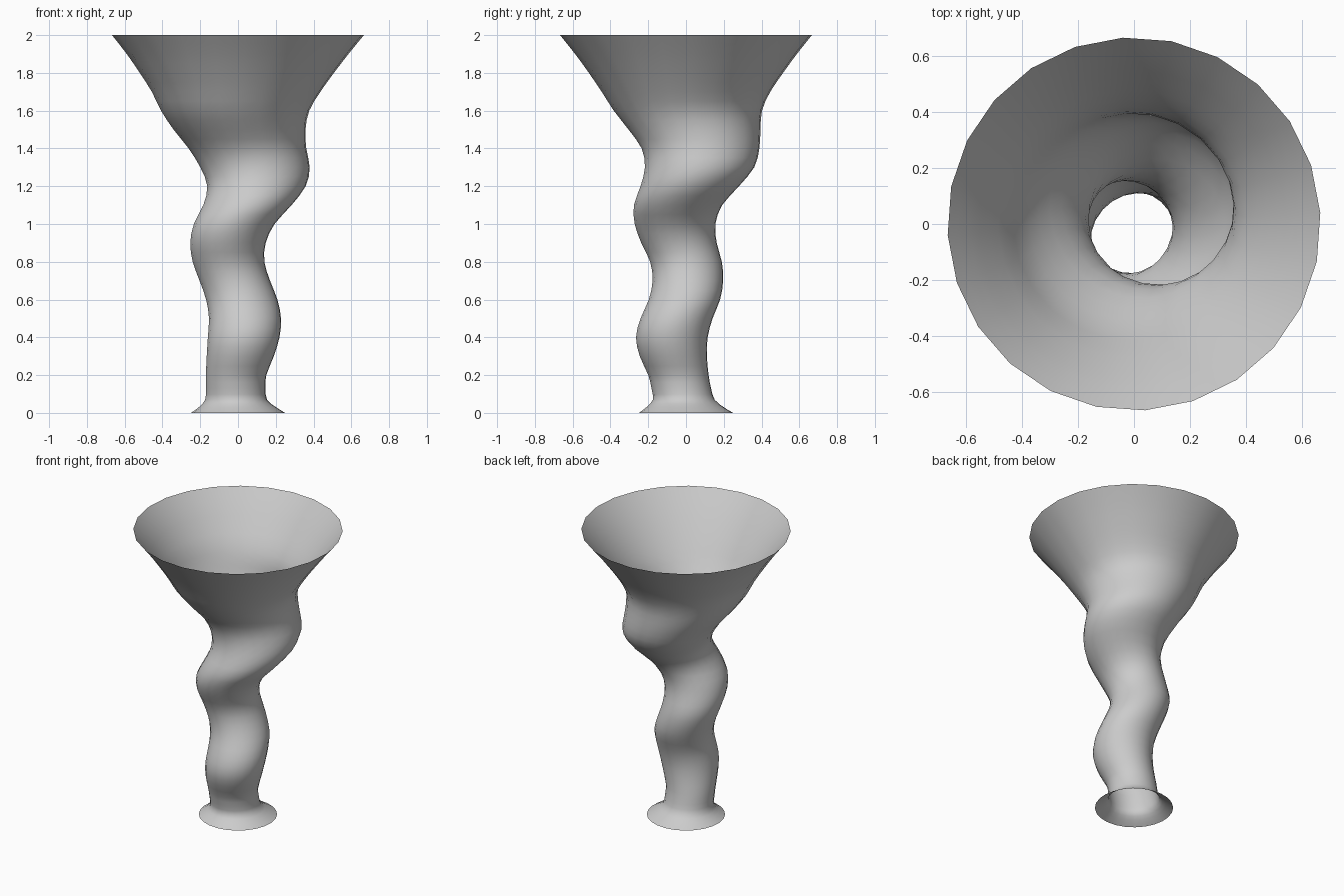
import bpy, bmesh, math
from mathutils import Vector

if "Cube" in bpy.data.objects:
    bpy.data.objects.remove(bpy.data.objects["Cube"])

SIDES = 24
# ring stations: centre x, centre y, height, radius
RINGS = [
    (0, 0, 0, .25), (-.003, -.005, .03, .205), (-.01, -.012, .07, .164),
    (-.012, -.025, .13, .158), (-.01, -.04, .2, .16), (.012, -.067, .3, .178),
    (.03, -.075, .4, .19), (.037, -.05, .5, .191), (.02, -.008, .6, .189),
    (-.017, .01, .7, .187), (-.05, 0, .8, .19), (-.053, -.037, .9, .2),
    (-.02, -.058, 1, .214), (.05, -.042, 1.1, .234), (.098, .02, 1.2, .261),
    (.09, .072, 1.3, .29), (.05, .077, 1.4, .312), (.008, .045, 1.5, .35),
    (-.015, .01, 1.6, .393), (-.01, 0, 1.7, .447), (-.006, 0, 1.8, .515),
    (-.002, 0, 1.9, .588), (0, 0, 2, .668),
]


def spline(points, steps):
    """Smooth curve through the ring stations."""
    p = [Vector(q) for q in points]
    out = []
    for i in range(len(p) - 1):
        a, b, c, d = p[max(i - 1, 0)], p[i], p[i + 1], p[min(i + 2, len(p) - 1)]
        for k in range(steps):
            t = k / steps
            out.append(.5 * (2 * b + (c - a) * t + (2 * a - 5 * b + 4 * c - d) * t ** 2
                             + (3 * b - a - 3 * c + d) * t ** 3))
    return out + [p[-1]]


# open trumpet-shaped tube whose centre spirals around the axis
bm = bmesh.new()
loops = []
for x, y, z, r in spline(RINGS, 2):
    angles = [2 * math.pi * k / SIDES + math.radians(3.4) for k in range(SIDES)]
    loops.append([bm.verts.new((x + r * math.cos(a), y + r * math.sin(a), z)) for a in angles])
for low, high in zip(loops, loops[1:]):
    for k in range(SIDES):
        n = (k + 1) % SIDES
        bm.faces.new((low[k], low[n], high[n], high[k])).smooth = True
mesh = bpy.data.meshes.new("twisted_vase")
bm.to_mesh(mesh)
bm.free()
bpy.context.collection.objects.link(bpy.data.objects.new("twisted_vase", mesh))
